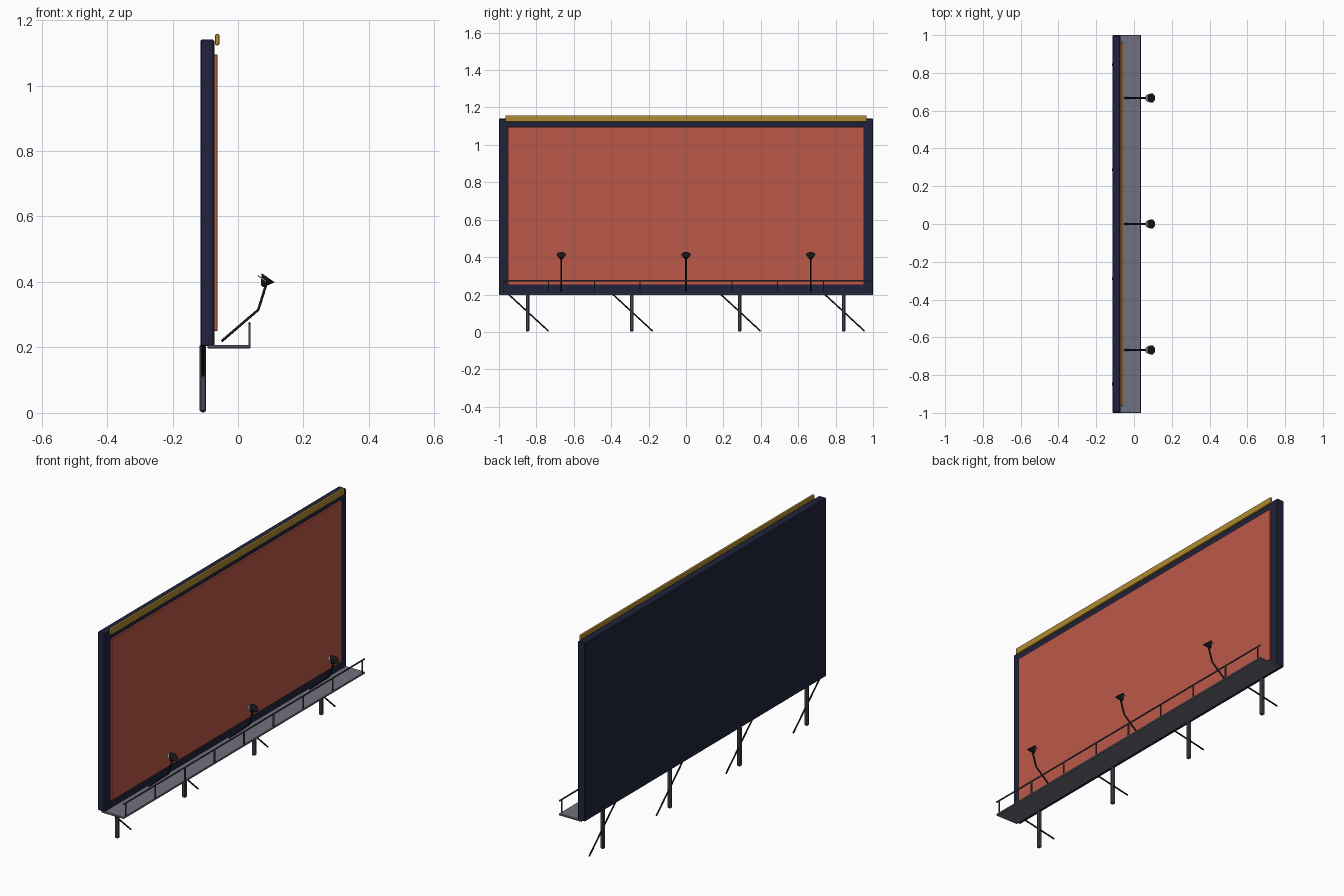
import bpy
from mathutils import Vector

if "Cube" in bpy.data.objects:
    bpy.data.objects.remove(bpy.data.objects["Cube"])


def material(name, rgb):
    m = bpy.data.materials.new(name)
    m.diffuse_color = (*rgb, 1)
    m.use_nodes = True
    m.node_tree.nodes["Principled BSDF"].inputs["Base Color"].default_value = m.diffuse_color
    return m


NAVY = material("navy", (0.014, 0.017, 0.045))
RED = material("red", (0.50, 0.10, 0.065))
GOLD = material("gold", (0.42, 0.25, 0.03))
DECK = material("deck_grey", (0.16, 0.165, 0.21))
STEEL = material("steel", (0.06, 0.065, 0.09))
BLACK = material("black", (0.01, 0.01, 0.012))
LENS = material("lens_grey", (0.45, 0.45, 0.45))


def box(name, lo, hi, mat, bevel=0.0, segments=1):
    lo, hi = Vector(lo), Vector(hi)
    bpy.ops.mesh.primitive_cube_add(size=1, location=(lo + hi) / 2)
    ob = bpy.context.object
    ob.name = name
    ob.scale = hi - lo
    bpy.ops.object.transform_apply(location=False, rotation=False, scale=True)
    ob.data.materials.append(mat)
    if bevel:
        b = ob.modifiers.new("bevel", 'BEVEL')
        b.width, b.segments = bevel, segments
    return ob


def cone(name, a, b, ra, rb, mat, sides=12):
    a, b = Vector(a), Vector(b)
    d = b - a
    bpy.ops.mesh.primitive_cone_add(vertices=sides, radius1=ra, radius2=rb, depth=d.length,
                                    location=(a + b) / 2, rotation=d.to_track_quat('Z', 'Y').to_euler())
    ob = bpy.context.object
    ob.name = name
    ob.data.materials.append(mat)
    bpy.ops.object.shade_smooth_by_angle()
    return ob


# Board, poster face and top trim
box("board_frame", (-0.115, -1, 0.204), (-0.072, 1, 1.14), NAVY, 0.004)
box("poster_panel", (-0.074, -0.953, 0.25), (-0.063, 0.953, 1.095), RED, 0.001)
box("top_trim", (-0.07, -0.966, 1.123), (-0.057, 0.966, 1.157), GOLD, 0.004, 2)

# Catwalk with railing
box("catwalk", (-0.093, -1, 0.197), (0.038, 1, 0.207), DECK, 0.002)
box("handrail", (0.032, -1, 0.270), (0.038, 1, 0.277), STEEL, 0.001)
for i in range(9):
    y = -0.98 + i * 0.245
    box("rail_post", (0.032, y - 0.003, 0.203), (0.038, y + 0.003, 0.274), STEEL)

# Legs with diagonal braces
for y in (-0.847, -0.29, 0.287, 0.843):
    box("leg", (-0.117, y - 0.0095, 0.003), (-0.097, y + 0.0095, 0.21), STEEL, 0.004)
    cone("leg_brace", (-0.107, y - 0.108, 0.207), (-0.107, y + 0.112, 0.004), 0.004, 0.004, BLACK, 8)

# Lamps: bent arm, conical shade and lens disc
axis = Vector((0.57, 0, 0.82))
for y in (-0.667, 0, 0.667):
    p = [Vector((-0.05, y, 0.219)), Vector((0.062, y, 0.315)), Vector((0.086, y, 0.392))]
    curve = bpy.data.curves.new("lamp_arm", 'CURVE')
    curve.dimensions = '3D'
    curve.bevel_depth, curve.bevel_resolution = 0.0045, 1
    curve.use_fill_caps = True
    s = curve.splines.new('POLY')
    s.points.add(2)
    for pt, co in zip(s.points, p):
        pt.co = (*co, 1)
    curve.materials.append(BLACK)
    bpy.context.collection.objects.link(bpy.data.objects.new("lamp_arm", curve))
    rim = Vector((0.092, y, 0.413))
    cone("lamp_shade", rim - axis * 0.032, rim, 0.004, 0.025, BLACK, 16)
    mid = Vector((0.077, y, 0.408))
    cone("lamp_lens", mid - axis * 0.002, mid + axis * 0.002, 0.020, 0.020, LENS, 16)
